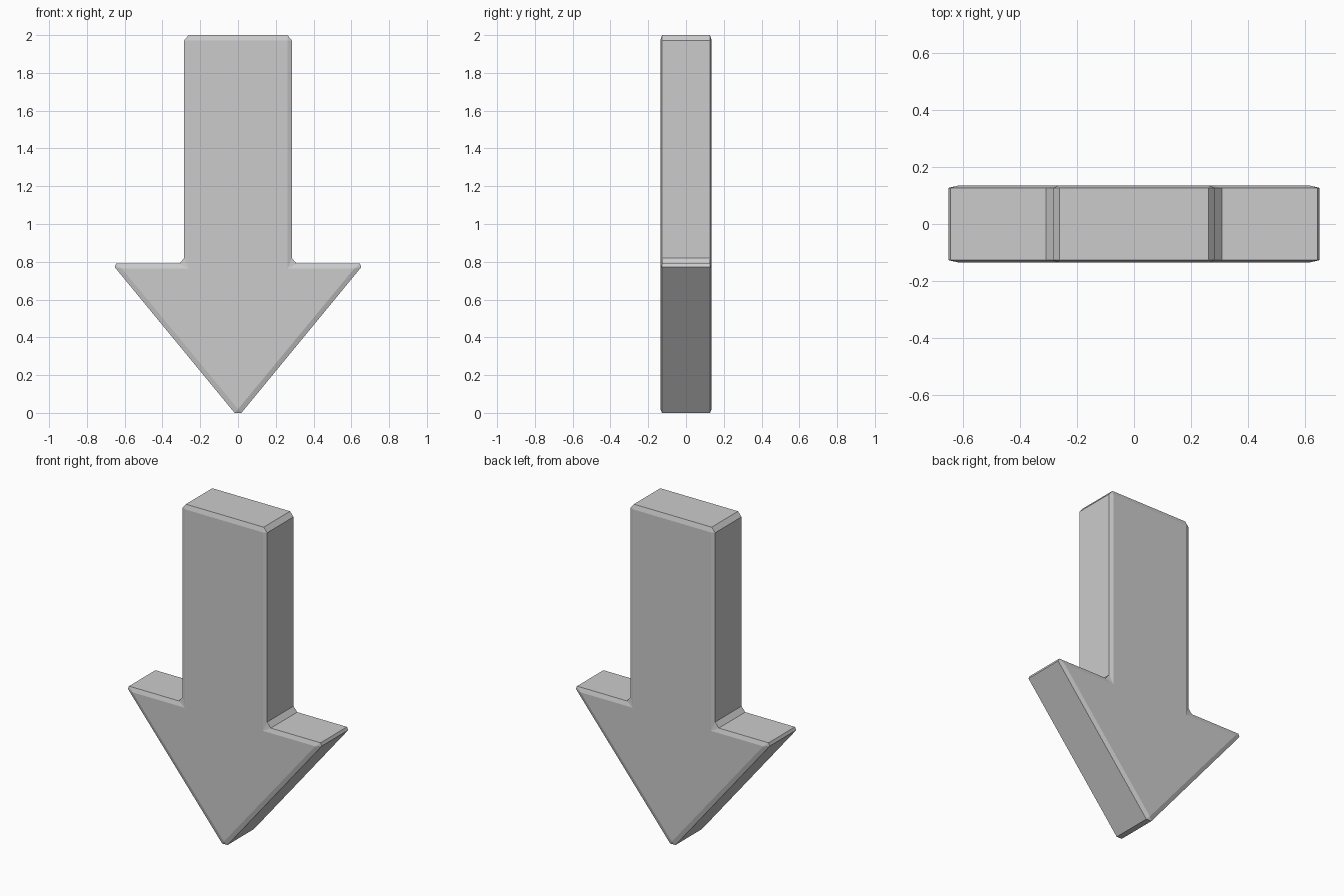
import bpy, bmesh

if "Cube" in bpy.data.objects:
    bpy.data.objects.remove(bpy.data.objects["Cube"])

FACE_Y, SIDE_Y = 0.136, 0.127   # flat front/back, and where the chamfer meets the sides

# Right half of the outline, tip to top: (inner corner on the face, two outer chamfer points)
half = [
    ((0.615, 0.764), (0.653, 0.772), (0.645, 0.79)),
    ((0.262, 0.764), (0.31, 0.79), (0.285, 0.82)),
    ((0.262, 1.972), (0.285, 1.972), (0.262, 2.0)),
]
tip = ((0.0, 0.02), (-0.018, 0.0), (0.018, 0.0))


def mirror(corner):
    inner, a, b = [(-x, z) for x, z in corner]
    return inner, b, a


corners = [tip] + half + [mirror(c) for c in reversed(half)]
n = len(corners)
bm = bmesh.new()


def ring(index, y):
    return [bm.verts.new((c[index][0], y, c[index][1])) for c in corners]


# Front and back faces with chamfered borders
sides = []
for s in (-1, 1):
    inner = ring(0, s * FACE_Y)
    first, second = ring(1, s * SIDE_Y), ring(2, s * SIDE_Y)
    bm.faces.new(inner)
    for i in range(n):
        j = (i + 1) % n
        bm.faces.new((inner[i], first[i], second[i]))
        bm.faces.new((inner[i], second[i], first[j], inner[j]))
    sides.append([v for pair in zip(first, second) for v in pair])

# Side walls joining front to back
front, back = sides
for i in range(2 * n):
    j = (i + 1) % (2 * n)
    bm.faces.new((front[i], back[i], back[j], front[j]))

bmesh.ops.recalc_face_normals(bm, faces=bm.faces)
mesh = bpy.data.meshes.new("down_arrow")
bm.to_mesh(mesh)
bm.free()
bpy.context.collection.objects.link(bpy.data.objects.new("down_arrow", mesh))
